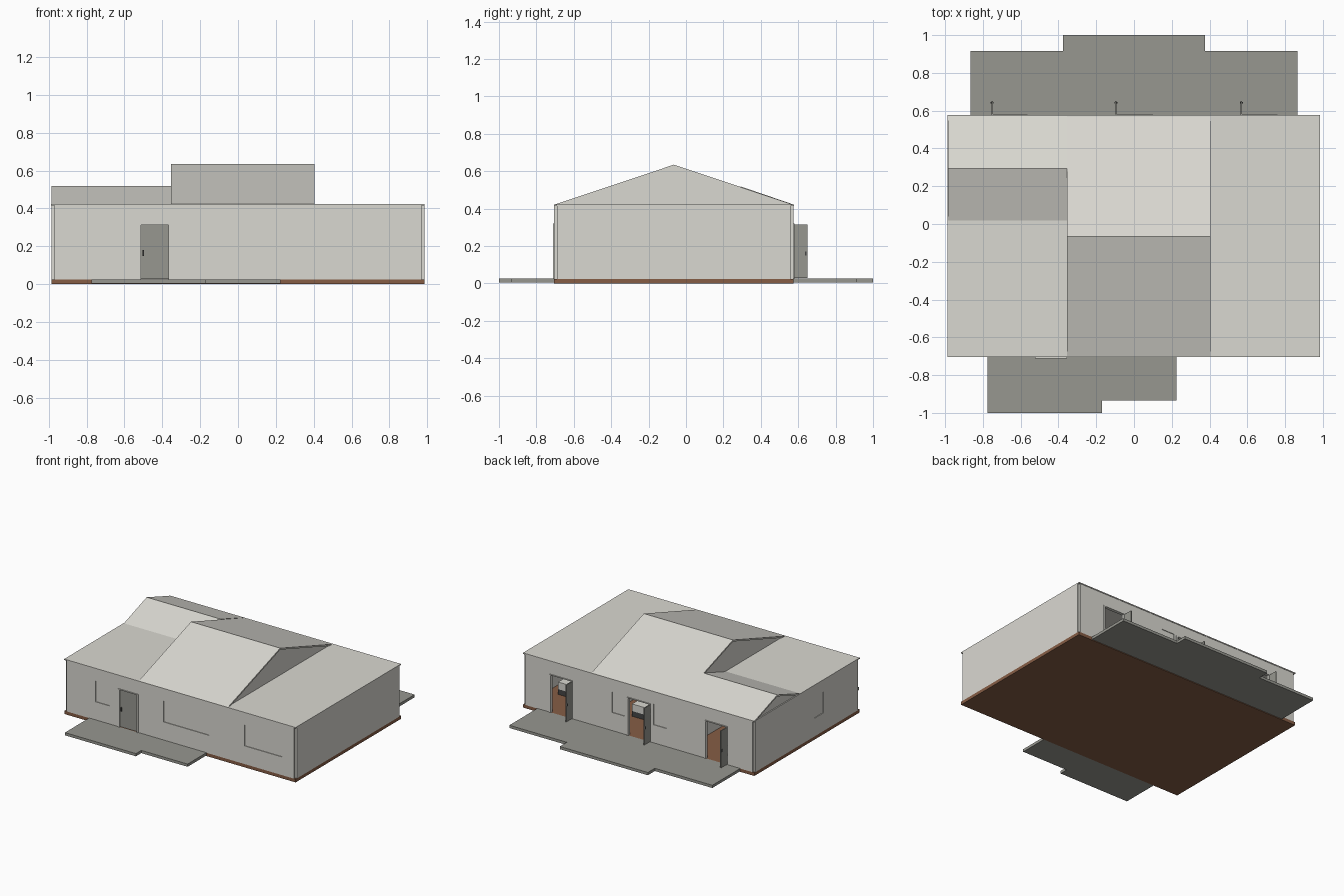
import bpy
import bmesh
from mathutils import Vector

if "Cube" in bpy.data.objects:
    bpy.data.objects.remove(bpy.data.objects["Cube"], do_unlink=True)


def material(name, rgb):
    m = bpy.data.materials.new(name)
    m.use_nodes = True
    color = (*rgb, 1)
    m.diffuse_color = color
    m.node_tree.nodes["Principled BSDF"].inputs["Base Color"].default_value = color
    return m


PLASTER = material("warm_white_plaster", (0.70, 0.69, 0.64))
STONE = material("grey_stone", (0.31, 0.31, 0.28))
WOOD = material("brown_wood", (0.24, 0.11, 0.06))
DARK = material("dark_metal", (0.06, 0.06, 0.06))

# Main extents of the house
X0, X1, Y0, Y1 = -0.985, 0.985, -0.705, 0.575
FLOOR, TOP, THICK = 0.025, 0.415, 0.015
SILL, HEAD, DOOR_HEAD = 0.165, 0.325, 0.32


def finish(name, bm, mat):
    bmesh.ops.recalc_face_normals(bm, faces=bm.faces)
    me = bpy.data.meshes.new(name)
    bm.to_mesh(me)
    bm.free()
    me.materials.append(mat)
    ob = bpy.data.objects.new(name, me)
    bpy.context.collection.objects.link(ob)
    return ob


def box(name, x, y, z, mat):
    bm = bmesh.new()
    bmesh.ops.create_cube(bm, size=1)
    for v in bm.verts:
        v.co = Vector(r[0] if c < 0 else r[1] for c, r in zip(v.co, (x, y, z)))
    return finish(name, bm, mat)


def prism(name, outline, place, depth, mat):
    """Extrude a 2D outline; place maps its two numbers to a 3D point."""
    bm = bmesh.new()
    face = bm.faces.new([bm.verts.new(place(*p)) for p in outline])
    ext = bmesh.ops.extrude_face_region(bm, geom=[face])
    moved = [g for g in ext["geom"] if isinstance(g, bmesh.types.BMVert)]
    bmesh.ops.translate(bm, verts=moved, vec=depth)
    return finish(name, bm, mat)


def wall(name, a0, a1, openings, place, inward):
    """Wall panel with rectangular openings (a0, a1, z0, z1)."""
    us = sorted({a0, a1, *(v for o in openings for v in o[:2])})
    zs = sorted({FLOOR, TOP, *(v for o in openings for v in o[2:])})
    bm = bmesh.new()
    for ua, ub in zip(us, us[1:]):
        for za, zb in zip(zs, zs[1:]):
            u, z = (ua + ub) / 2, (za + zb) / 2
            if any(o[0] < u < o[1] and o[2] < z < o[3] for o in openings):
                continue
            corners = [(ua, za), (ub, za), (ub, zb), (ua, zb)]
            bm.faces.new([bm.verts.new(place(*c)) for c in corners])
    bmesh.ops.remove_doubles(bm, verts=bm.verts, dist=0.0001)
    ext = bmesh.ops.extrude_face_region(bm, geom=bm.faces[:])
    moved = [g for g in ext["geom"] if isinstance(g, bmesh.types.BMVert)]
    bmesh.ops.translate(bm, verts=moved, vec=inward)
    return finish(name, bm, PLASTER)


# Floor slab and stepped terraces
box("floor_slab", (X0, X1), (Y0, Y1), (0, FLOOR), WOOD)
ground = lambda x, y: Vector((x, y, 0.005))
prism("front_terrace", [(-0.775, Y0), (-0.775, -1), (-0.17, -1), (-0.17, -0.935),
                        (0.225, -0.935), (0.225, Y0)],
      ground, Vector((0, 0, 0.021)), STONE)
prism("back_terrace", [(-0.865, Y1), (0.865, Y1), (0.865, 0.915), (0.375, 0.915),
                       (0.375, 1), (-0.375, 1), (-0.375, 0.915), (-0.865, 0.915)],
      ground, Vector((0, 0, 0.021)), STONE)

# Windows and doors along each wall
front_windows = [(-0.72, -0.60), (-0.14, 0.245), (0.55, 0.87)]
back_windows = [(-0.235, -0.125), (0.118, 0.228)]
side_window = (-0.27, -0.16)
front_door = (-0.525, -0.355)
back_doors = [(-0.755, -0.563), (-0.10, 0.10), (0.565, 0.76)]


def window_holes(spans):
    return [(a, b, SILL, HEAD) for a, b in spans]


def door_holes(spans):
    return [(a, b, FLOOR, DOOR_HEAD) for a, b in spans]


# Outer walls, leaving a small notch at every corner
wall("front_wall", X0 + THICK, X1 - THICK,
     window_holes(front_windows) + door_holes([front_door]),
     lambda u, z: Vector((u, Y0, z)), Vector((0, THICK, 0)))
wall("back_wall", X0 + THICK, X1 - THICK,
     window_holes(back_windows) + door_holes(back_doors),
     lambda u, z: Vector((u, Y1, z)), Vector((0, -THICK, 0)))
wall("right_wall", Y0 + THICK, Y1 - THICK, window_holes([side_window]),
     lambda u, z: Vector((X0, u, z)), Vector((THICK, 0, 0)))
wall("left_wall", Y0 + THICK, Y1 - THICK, [],
     lambda u, z: Vector((X1, u, z)), Vector((-THICK, 0, 0)))

# Window panes set slightly into the walls
for a, b in front_windows:
    box("front_window", (a, b), (Y0 + 0.005, Y0 + 0.012), (SILL, HEAD), PLASTER)
for a, b in back_windows:
    box("back_window", (a, b), (Y1 - 0.012, Y1 - 0.005), (SILL, HEAD), PLASTER)
box("side_window", (X0 + 0.005, X0 + 0.012), side_window, (SILL, HEAD), PLASTER)


def door_frame(name, span, y):
    a, b = span
    w = 0.012
    ys = (y - 0.018, y + 0.006) if y > 0 else (y - 0.006, y + 0.018)
    box(name + "_jamb", (a, a + w), ys, (FLOOR, DOOR_HEAD), PLASTER)
    box(name + "_jamb", (b - w, b), ys, (FLOOR, DOOR_HEAD), PLASTER)
    box(name + "_head", (a + w, b - w), ys, (DOOR_HEAD - 0.006, DOOR_HEAD), PLASTER)


# Closed front door with handle
door_frame("front_door", front_door, Y0)
box("front_door_leaf", (-0.513, -0.367), (Y0 + 0.004, Y0 + 0.012),
    (0.028, 0.314), STONE)
box("front_door_handle", (-0.505, -0.497), (Y0 - 0.004, Y0 + 0.004),
    (0.15, 0.18), DARK)

# Back doors standing open, each folded against one jamb
for a, b in back_doors:
    door_frame("back_door", (a, b), Y1)
    box("back_door_leaf", (a, a + 0.008), (Y1 - 0.01, 0.65), (0.03, 0.314), STONE)
    box("back_door_handle", (a - 0.004, a + 0.012), (0.637, 0.645),
        (0.15, 0.17), DARK)

# Interior partitions and simple furniture
for x in (-0.355, 0.405):
    box("partition", (x - 0.006, x + 0.006), (Y0 + THICK, Y1 - THICK),
        (FLOOR, TOP), PLASTER)
box("cross_partition", (X0 + THICK, X1 - THICK), (-0.071, -0.059),
    (FLOOR, TOP), PLASTER)
for name, x in (("bed", (0.48, 0.88)), ("sofa", (-0.2, 0.25))):
    box(name + "_base", x, (0.0, 0.3), (FLOOR, 0.065), DARK)
    box(name + "_cushion", x, (0.0, 0.3), (0.065, 0.12), PLASTER)

# Flat roof deck
box("flat_roof", (X0 - 0.003, X1), (Y0, Y1 + 0.003), (TOP, 0.423), PLASTER)


def gable(name, x0, x1, ya, yr, yb, peak):
    """Pitched shell over recessed triangular end walls."""
    base, t = 0.421, 0.012
    slope = (peak - base) / (yr - ya)
    run = t / slope
    shell = [(ya, base), (yr, peak), (yb, base),
             (yb - run, base), (yr, peak - t), (ya + run, base)]
    prism(name + "_roof", shell, lambda y, z: Vector((x0, y, z)),
          Vector((x1 - x0, 0, 0)), PLASTER)
    core = [(ya + run, base), (yr, peak - t), (yb - run, base)]
    prism(name + "_end_walls", core, lambda y, z: Vector((x0 + 0.006, y, z)),
          Vector((x1 - x0 - 0.012, 0, 0)), PLASTER)


gable("main_gable", -0.355, 0.405, Y0, -0.065, Y1, 0.635)
gable("wing_gable", X0, -0.355, 0.012, 0.295, 0.578, 0.518)
